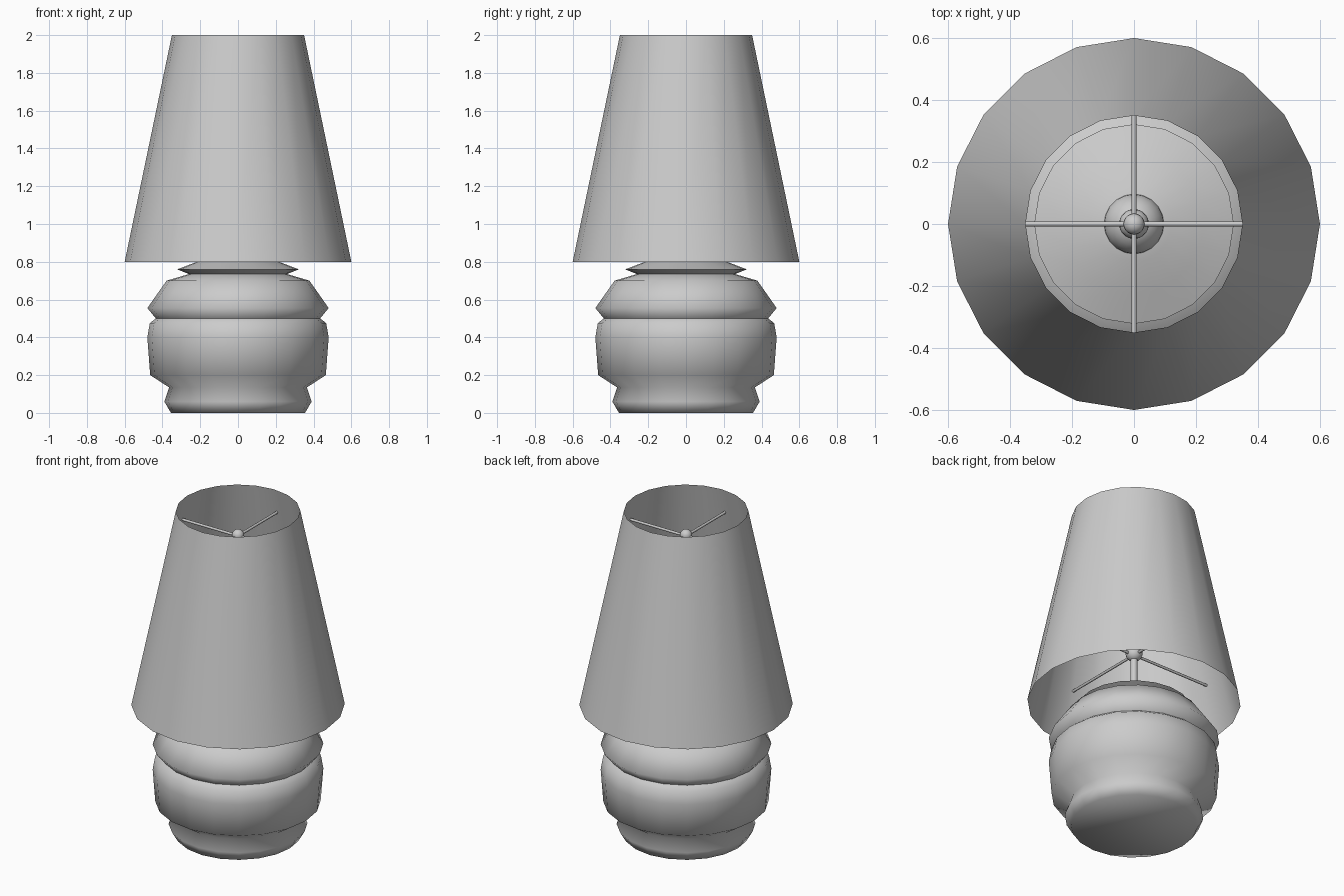
import bpy, bmesh, math
from mathutils import Vector

if "Cube" in bpy.data.objects:
    bpy.data.objects.remove(bpy.data.objects["Cube"])

SIDES = 20


def finish(bm, name, angle):
    me = bpy.data.meshes.new(name)
    bm.to_mesh(me)
    bm.free()
    ob = bpy.data.objects.new(name, me)
    bpy.context.collection.objects.link(ob)
    bpy.ops.object.select_all(action='DESELECT')
    ob.select_set(True)
    bpy.context.view_layer.objects.active = ob
    bpy.ops.object.shade_smooth_by_angle(angle=math.radians(angle))
    return ob


def lathe(name, profile, angle=60, cap_bottom=False, cap_top=False):
    """Revolve (radius, z) points around the z axis."""
    bm = bmesh.new()
    rings = [[bm.verts.new((r * math.cos(2 * math.pi * i / SIDES),
                            r * math.sin(2 * math.pi * i / SIDES), z))
              for i in range(SIDES)] for r, z in profile]
    for a, b in zip(rings, rings[1:]):
        for i in range(SIDES):
            j = (i + 1) % SIDES
            bm.faces.new((a[i], a[j], b[j], b[i]))
    if cap_bottom:
        bm.faces.new(rings[0][::-1])
    if cap_top:
        bm.faces.new(rings[-1])
    return finish(bm, name, angle)


def rod(name, p, q, radius, sides=8):
    p, q = Vector(p), Vector(q)
    bm = bmesh.new()
    bmesh.ops.create_cone(bm, cap_ends=True, segments=sides, radius1=radius,
                          radius2=radius, depth=(q - p).length)
    rot = (q - p).to_track_quat('Z', 'Y').to_matrix()
    bmesh.ops.rotate(bm, verts=bm.verts, matrix=rot)
    bmesh.ops.translate(bm, verts=bm.verts, vec=(p + q) / 2)
    return finish(bm, name, 50)


def ball(name, z, radius):
    bm = bmesh.new()
    bmesh.ops.create_uvsphere(bm, u_segments=SIDES, v_segments=12, radius=radius)
    bmesh.ops.translate(bm, verts=bm.verts, vec=(0, 0, z))
    return finish(bm, name, 60)


def shade_radius(z):
    return 0.6 - (z - 0.8) * 0.25 / 1.2


# ceramic base with grooves and neck lip
lathe("base", [(0.355, 0), (0.39, 0.06), (0.365, 0.135), (0.465, 0.2),
               (0.48, 0.4), (0.467, 0.475), (0.435, 0.5), (0.48, 0.555),
               (0.378, 0.70), (0.26, 0.735), (0.322, 0.76), (0.225, 0.797),
               (0.12, 0.835), (0.05, 0.85)],
      angle=80, cap_bottom=True, cap_top=True)

# open lamp shade
lathe("shade", [(0.6, 0.8), (0.35, 2.0)])

# centre pole, neck ball, hub and finial
rod("pole", (0, 0, 0.85), (0, 0, 1.845), 0.02, 12)
ball("neck_ball", 0.83, 0.098)
ball("lower_hub", 1.12, 0.048)
ball("finial", 1.85, 0.034)

# two spiders of four arms holding the shade
for level, z in (("lower", 1.11), ("upper", 1.845)):
    r = shade_radius(z) - 0.003
    for k in range(4):
        a = k * math.pi / 2
        rod(f"{level}_arm_{k + 1}", (0, 0, z),
            (r * math.cos(a), r * math.sin(a), z), 0.008)
